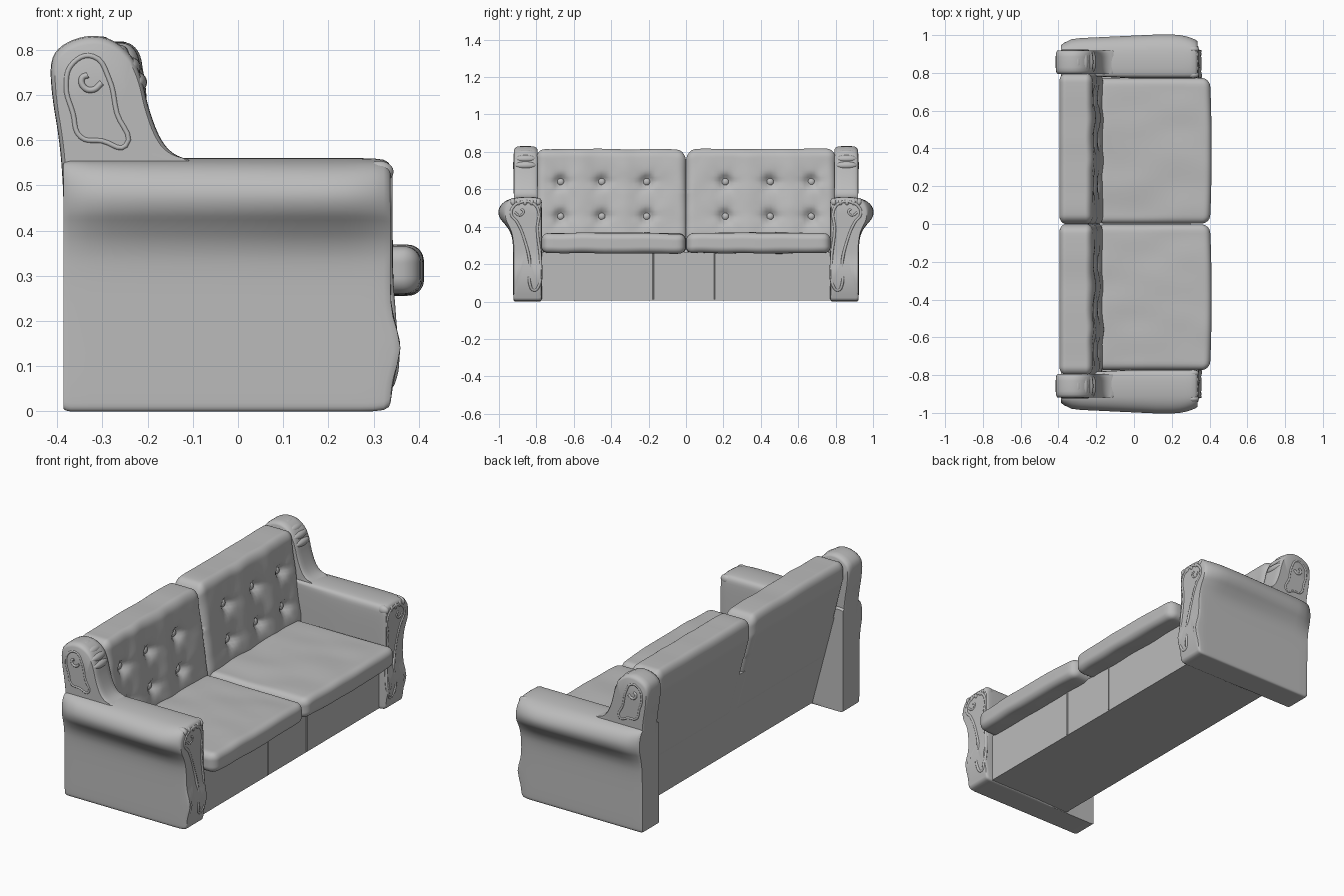
import bpy, bmesh, math
from mathutils import Vector, noise

if "Cube" in bpy.data.objects:
    bpy.data.objects.remove(bpy.data.objects["Cube"], do_unlink=True)

GREY = (0.5, 0.5, 0.5, 1)
fabric = bpy.data.materials.new("grey fabric")
fabric.use_nodes = True
fabric.diffuse_color = GREY
fabric.node_tree.nodes["Principled BSDF"].inputs["Base Color"].default_value = GREY


def finish(bm, name, angle=40):
    bmesh.ops.recalc_face_normals(bm, faces=bm.faces)
    mesh = bpy.data.meshes.new(name)
    bm.to_mesh(mesh)
    bm.free()
    mesh.materials.append(fabric)
    ob = bpy.data.objects.new(name, mesh)
    bpy.context.collection.objects.link(ob)
    bpy.ops.object.select_all(action='DESELECT')
    ob.select_set(True)
    bpy.context.view_layer.objects.active = ob
    bpy.ops.object.shade_smooth_by_angle(angle=math.radians(angle))


def soften(points, rounds=2):
    """Corner cutting on a closed outline."""
    for _ in range(rounds):
        pairs = zip(points, points[1:] + points[:1])
        points = [p for a, b in pairs for p in
                  ((a[0] * .75 + b[0] * .25, a[1] * .75 + b[1] * .25),
                   (a[0] * .25 + b[0] * .75, a[1] * .25 + b[1] * .75))]
    return points


def loft(name, outline, centre, stations, place):
    """Skin copies of an outline scaled about a centre at each station."""
    bm = bmesh.new()
    rings = []
    for pos, scale in stations:
        rings.append([bm.verts.new(place(pos, centre[0] + (a - centre[0]) * scale,
                                         centre[1] + (b - centre[1]) * scale))
                      for a, b in outline])
    n = len(outline)
    for r, s in zip(rings, rings[1:]):
        for i in range(n):
            bm.faces.new((r[i], r[(i + 1) % n], s[(i + 1) % n], s[i]))
    bm.faces.new(rings[0])
    bm.faces.new(rings[-1])
    finish(bm, name)


def cushion(name, low, high, radius, cuts, shape):
    """Rounded block whose points are then moved by a shape function."""
    low, high = Vector(low), Vector(high)
    mid, half = (low + high) / 2, (high - low) / 2
    bm = bmesh.new()
    bmesh.ops.create_cube(bm, size=2)
    bmesh.ops.subdivide_edges(bm, edges=bm.edges[:], cuts=cuts, use_grid_fill=True)
    for v in bm.verts:
        # crowd the points towards the edges so the rounding stays smooth
        p = Vector([math.sin(c * math.pi / 2) * h for c, h in zip(v.co, half)])
        q = Vector([max(-h + radius, min(h - radius, c)) for c, h in zip(p, half)])
        d = p - q
        if d.length > 1e-6:
            p = q + d.normalized() * radius
        v.co = shape(mid + p)
    finish(bm, name, 70)


def cord(name, points, radius, closed=False):
    curve = bpy.data.curves.new(name, 'CURVE')
    curve.dimensions = '3D'
    curve.bevel_depth = radius
    curve.bevel_resolution = 2
    curve.resolution_u = 5
    curve.use_fill_caps = True
    sp = curve.splines.new('BEZIER')
    sp.bezier_points.add(len(points) - 1)
    for bp, p in zip(sp.bezier_points, points):
        bp.co = p
        bp.handle_left_type = bp.handle_right_type = 'AUTO'
    sp.use_cyclic_u = closed
    curve.materials.append(fabric)
    bpy.context.collection.objects.link(bpy.data.objects.new(name, curve))


def pad(name, centre, size):
    bm = bmesh.new()
    bmesh.ops.create_uvsphere(bm, u_segments=16, v_segments=10, radius=1)
    for v in bm.verts:
        v.co = Vector(centre) + Vector([c * s for c, s in zip(v.co, size)])
    finish(bm, name, 80)


def front_bulge(z):
    return .022 * math.exp(-((z - .14) / .06) ** 2)


def rear_slope(z):
    return max(-.393, -.203 - .265 * z)


# Base, with the lower part of the leaning back panel
base = [(rear_slope(.005), .005), (.3, .005), (.3, .265), (-.2, .265),
        (rear_slope(.5) + .03, .5), (rear_slope(.5), .5)]
loft("base", base, (0, .2), [(-.79, 1), (.79, 1)], lambda y, x, z: (x, y, z))
for y in (-.175, .155):
    cord("base_seam", [(.3, y, .01), (.3, y, .14), (.3, y, .26)], .004)

# Seat and back cushions
BUTTONS = [(y, z) for y in (.21, .45, .67) for z in (.455, .64)]


def seat_shape(side):
    def shape(p):
        across = 4 * p.y * (.775 - p.y) / .6
        if p.x > .2:
            # pull in the front corners
            edge = max(0, abs(p.y - .388) - .33) / .054
            p.x += .009 * across - .01 * edge ** 2
        wave = noise.noise(Vector((p.x * 4, side * p.y * 7, 2)))
        p.z += .006 * wave + (.006 * across - .004 if p.z > .31 else 0)
        return Vector((p.x, side * p.y, p.z))
    return shape


def back_front(z):
    return -.165 - max(0, z - .37) * .13


def back_shape(side):
    def shape(p):
        t = (p.x + .4) / .23
        rear = rear_slope(p.z) - .002
        x = rear + (back_front(p.z) - rear) * t
        if t > .5:
            dent = 0
            for by, bz in BUTTONS:
                dy, dz = p.y - by, p.z - bz
                r = math.hypot(dy, dz)
                fold = 1 + .25 * math.cos(6 * math.atan2(dz, dy))
                dent += .035 * math.exp(-(r / .03) ** 2) + .02 * fold * math.exp(-r / .05)
            for by in (.33, .56):
                dent -= .006 * math.exp(-((p.y - by) / .05) ** 2)
            x -= dent * (t - .5) * 2
            x += .004 * noise.noise(Vector((p.z * 9, p.y * 9 * side, 1)))
        z = p.z
        if z > .6:
            # drop the top towards the middle split
            z += .006 * noise.noise(Vector((0, p.y * 5 * side, 4)))
            z -= .02 * math.exp(-p.y / .025)
        return Vector((x, side * p.y, z))
    return shape


for side, label in ((1, "left"), (-1, "right")):
    cushion(label + "_seat_cushion", (-.19, .002, .258), (.402, .773, .366), .035, 36, seat_shape(side))
    cushion(label + "_back_cushion", (-.4, 0, .25), (-.17, .798, .816), .045, 56, back_shape(side))
    for by, bz in BUTTONS:
        pad("back_button", (back_front(bz) - .04, side * by, bz), (.012, .019, .019))

# Rolled arms
arm = soften([(.924, .03), (.924, .19), (.925, .32), (.938, .37), (.965, .41), (.997, .445),
              (1.006, .485), (.985, .525), (.942, .55), (.88, .56), (.81, .56), (.775, .55),
              (.77, .5), (.77, .3), (.77, .03), (.772, 0), (.8, 0), (.9, 0), (.922, 0)])
arm_stations = [(-.386, .5), (-.386, .98), (-.38, .993), (-.37, 1), (-.33, 1), (-.28, 1),
                (-.21, 1), (0, 1), (.12, 1), (.2, 1), (.24, 1), (.27, 1), (.3, .998),
                (.322, .988), (.333, .965), (.337, .93), (.337, .7), (.337, .45), (.337, .2)]
# Side wings above the arms
wing = soften([(-.385, .44), (-.388, .52), (-.395, .6), (-.412, .7), (-.416, .78), (-.385, .815),
               (-.33, .833), (-.28, .825), (-.235, .79), (-.213, .74), (-.198, .67),
               (-.172, .6), (-.14, .565), (-.09, .553), (-.09, .5), (-.14, .44)])
wing_stations = [(.795, .5), (.795, .93), (.799, .96), (.81, .99), (.83, 1), (.86, 1), (.885, 1),
                 (.903, .99), (.914, .96), (.919, .92), (.919, .5)]
# Raised scroll outlines on arm fronts and wing sides
scroll = [(.79, .49), (.795, .39), (.778, .22), (.785, .09), (.812, .06), (.836, .1), (.834, .2),
          (.86, .32), (.9, .42), (.935, .47), (.92, .51), (.885, .53), (.83, .53)]
wing_panel = [(-.38, .72), (-.365, .66), (-.348, .607), (-.3, .598), (-.248, .588),
              (-.268, .66), (-.285, .735), (-.32, .785), (-.365, .77)]
curl = [(.03 * t * math.cos(t * 6), .03 * t * math.sin(t * 6)) for t in (.3, .5, .7, .85, 1)]

for side, label in ((1, "left"), (-1, "right")):
    def place_arm(x, y, z):
        if y > .925:
            # the roll swells forward, then tucks in at both ends
            swell = .7 + .3 * min(1, max(0, (x + .38) / .5))
            tuck = max(0, x - .2) / .137 + max(0, -.3 - x) / .086
            y = .925 + (y - .925) * (swell - .4 * tuck ** 2)
        if x < -.2:
            y = max(y, .782)
        return x + (front_bulge(z) if x > .3 else 0), side * y, z

    loft(label + "_arm", arm, (.85, .28), arm_stations, place_arm)
    loft(label + "_wing", wing, (-.29, .6), wing_stations, lambda y, x, z: (x, side * y, z))
    cord(label + "_arm_scroll", [(.334 + front_bulge(z), side * y, z) for y, z in scroll], .008, True)
    cord(label + "_arm_curl", [(.335, side * (.885 + a), .485 + b) for a, b in curl], .006)
    cord(label + "_wing_piping", [(x, side * .917, z) for x, z in wing_panel], .006, True)
    cord(label + "_wing_curl", [(-.33 + a, side * .918, .735 + b) for a, b in curl], .007)
    # Gathered pleats
    for x, z in ((-.3, .808), (-.262, .79), (-.236, .762), (-.222, .728)):
        pad("wing_pleat", (x, side * .858, z), (.021, .06, .021))
    for y in (.79, .825, .86, .895, .925):
        pad("arm_pleat", (.312, side * y, .53), (.032, .019, .024))
